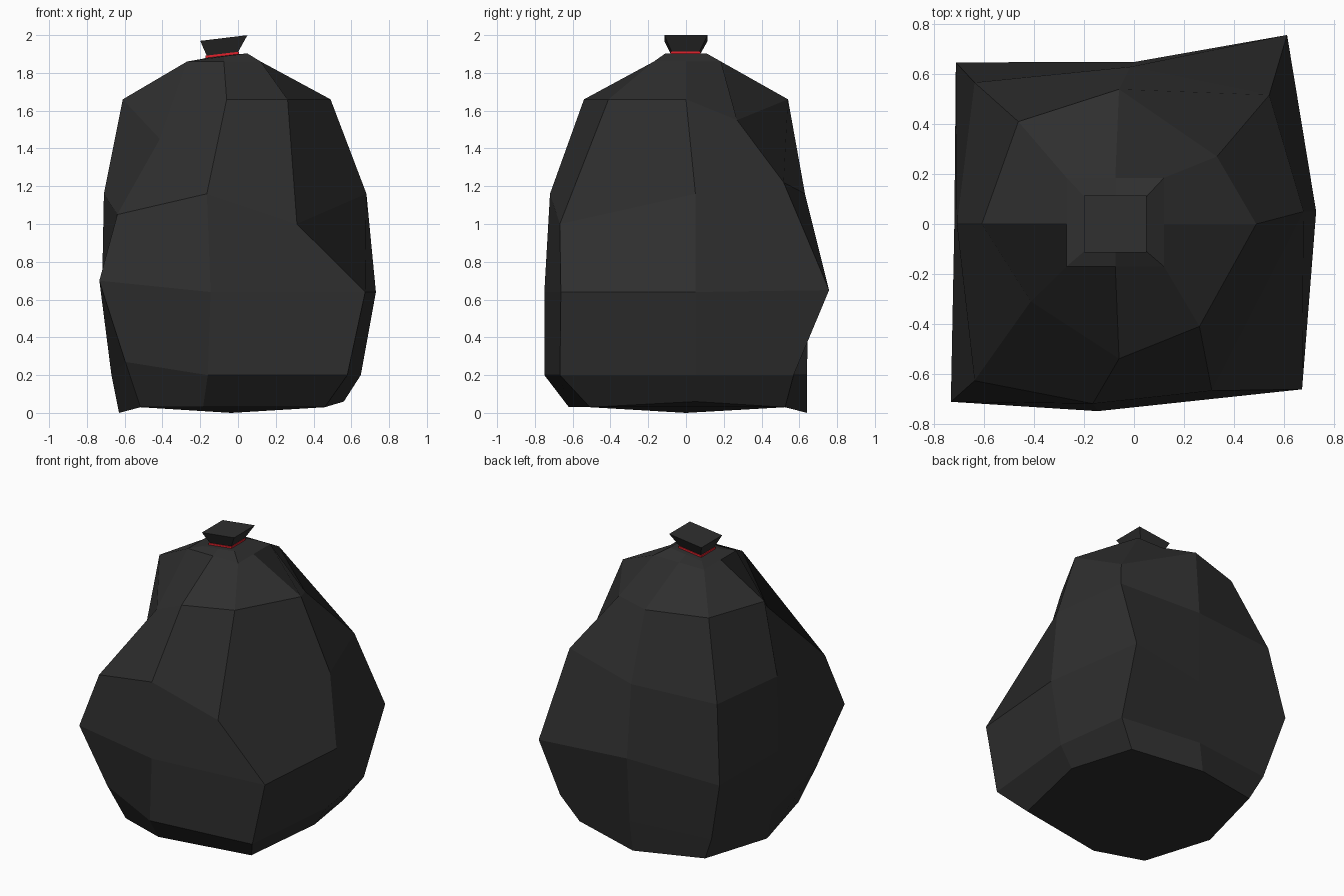
import bpy, bmesh

if "Cube" in bpy.data.objects:
    bpy.data.objects.remove(bpy.data.objects["Cube"])

SPOTS = ["FL", "F", "FR", "R", "BR", "B", "BL", "L"]


def material(name, color):
    m = bpy.data.materials.new(name)
    m.diffuse_color = (*color, 1)
    m.use_nodes = True
    m.node_tree.nodes["Principled BSDF"].inputs["Base Color"].default_value = m.diffuse_color
    return m


def ring(l, r, f, b, z, k=1, sag=0):
    """Eight-sided section: side middles at the extents, corners drawn in by k."""
    xm = (l + r) / 2
    pts = [(l * k, f * k), (xm - sag, f), (r * k, f * k), (r, sag / 3),
           (r * k, b * k), (xm, b), (l * k, b * k), (l, 0)]
    return [[x, y, z] for x, y in pts]


def tilted(pts):
    """Tip the neck sections up towards the right."""
    return [[x, y, z + 0.12 * (x + 0.08)] for x, y, z in pts]


def loft(name, rings, mat):
    """Bridge the rings with quads and cap both ends."""
    bm = bmesh.new()
    loops = [[bm.verts.new(p) for p in pts] for pts in rings]
    for a, b in zip(loops, loops[1:]):
        for i in range(len(a)):
            j = (i + 1) % len(a)
            bm.faces.new((a[i], a[j], b[j], b[i]))
    bm.faces.new(loops[0][::-1])
    bm.faces.new(loops[-1])
    bmesh.ops.recalc_face_normals(bm, faces=bm.faces[:])
    me = bpy.data.meshes.new(name)
    bm.to_mesh(me)
    bm.free()
    me.materials.append(mat)
    bpy.context.collection.objects.link(bpy.data.objects.new(name, me))


black = material("black_plastic", (0.028, 0.028, 0.028))
red = material("red_tie", (0.75, 0.015, 0.025))

# Sack sections: base, lower side, belly, chest, shoulder, gather
base = ring(-.63, .56, -.62, .64, .03, .82, .15)
low = ring(-.67, .65, -.75, .64, .2, .89, .15)
belly = ring(-.72, .73, -.75, .65, .64, .95, .15)
chest = ring(-.71, .68, -.72, .63, 1.16, .9, .15)
shoulder = ring(-.61, .49, -.54, .54, 1.66, .76)
gather = ring(-.27, .12, -.17, .185, 1.86)

# Lumps and dents that push single corners about
for section, spot, push in [
    (base, "L", (0, 0, -.03)), (base, "B", (0, 0, -.03)), (base, "R", (0, 0, .03)),
    (low, "FL", (0, .07, .07)),
    (belly, "FL", (-.05, 0, .06)), (belly, "FR", (-.02, .05, 0)),
    (belly, "BR", (-.08, .14, .01)), (belly, "BL", (-.03, .03, 0)),
    (chest, "FL", (0, .02, -.11)), (chest, "FR", (-.3, -.02, -.16)),
    (chest, "BR", (-.07, -.05, .06)),
    (shoulder, "FL", (.05, .1, -.21)), (shoulder, "FR", (-.11, 0, 0)),
    (shoulder, "BR", (-.04, -.14, -.11)),
]:
    p = section[SPOTS.index(spot)]
    p[:] = [a + d for a, d in zip(p, push)]


def neck(z, grow=0):
    return tilted(ring(-.165 - grow, grow, -.075 - grow, .07 + grow, z))


collar = tilted(ring(-.2, .05, -.11, .11, 1.887))
loft("bag_body", [base, low, belly, chest, shoulder, gather, collar, neck(1.89)], black)

# Red tie round the neck, and the flared tuft above it
loft("neck_tie", [neck(1.888, .006), neck(1.902, .006)], red)
loft("bag_tuft", [neck(1.9), tilted(ring(-.2, .05, -.115, .115, 1.984))], black)
